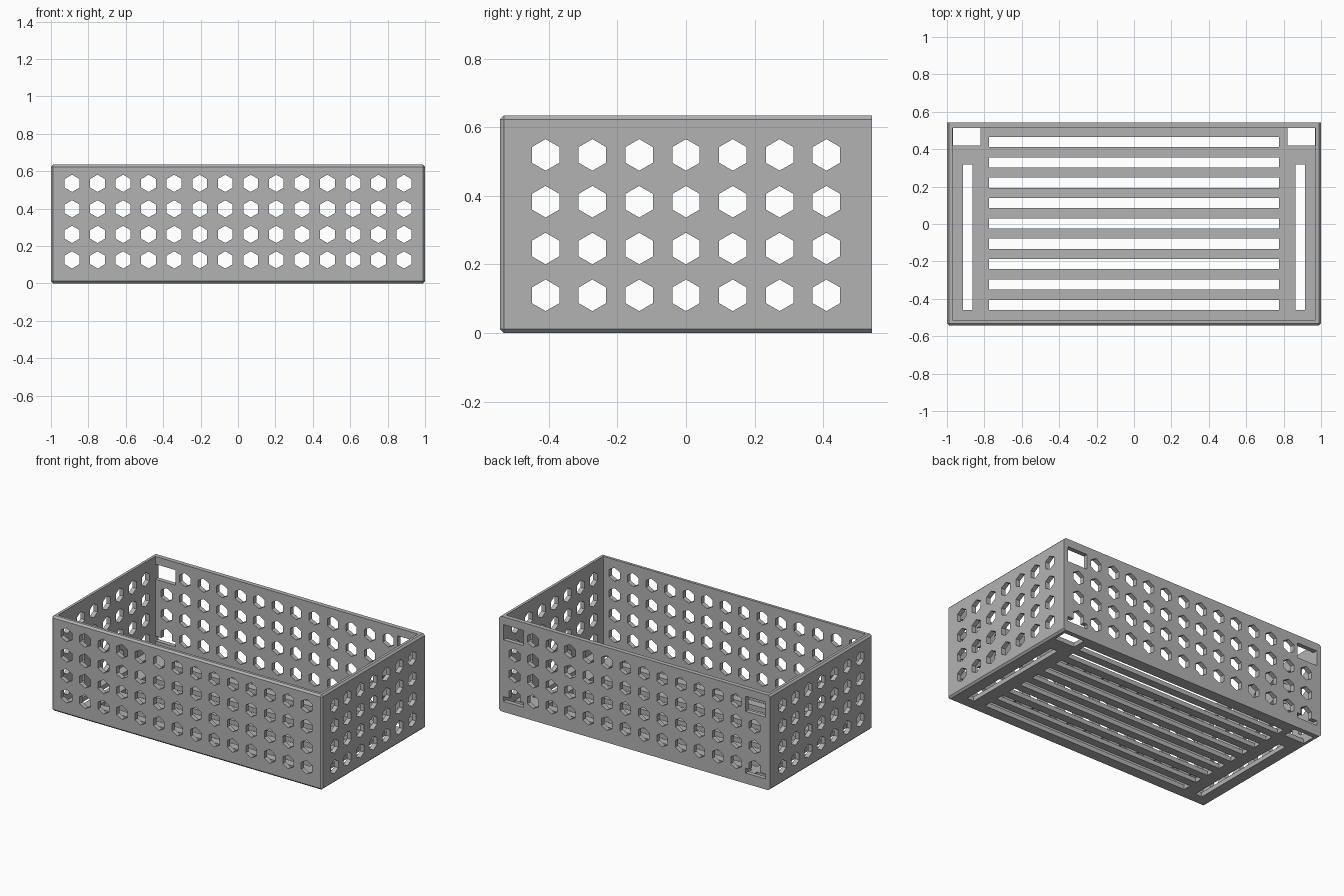
import bpy, bmesh
from math import pi
from mathutils import Matrix, Vector

if "Cube" in bpy.data.objects:
    bpy.data.objects.remove(bpy.data.objects["Cube"], do_unlink=True)

HALF_X, HALF_Y, HEIGHT = 1.0, 0.543, 0.635
WALL, CHAMFER = 0.03, 0.012
PITCH, HEX_RADIUS = 0.1365, 0.046
IN_X, IN_Y = HALF_X - WALL, HALF_Y - WALL

grey = bpy.data.materials.new("plain grey")
grey.use_nodes = True
colour = (0.45, 0.45, 0.45, 1)
grey.diffuse_color = colour
grey.node_tree.nodes["Principled BSDF"].inputs["Base Color"].default_value = colour


def add_box(bm, low, high):
    low, high = Vector(low), Vector(high)
    matrix = Matrix.Translation((low + high) / 2) @ Matrix.Diagonal((*(high - low), 1))
    return bmesh.ops.create_cube(bm, size=1, matrix=matrix)["verts"]


def add_hex(bm, centre, along_x):
    # Six-sided prism with a point upwards, running through one wall
    tilt = Matrix.Rotation(pi / 2, 4, 'X')
    turn = Matrix.Rotation(pi / 2, 4, 'Z') if along_x else Matrix()
    # Turn the profile until a corner lies on the vertical axis
    made = bmesh.ops.create_cone(bm, cap_ends=True, segments=6, radius1=HEX_RADIUS,
                                 radius2=HEX_RADIUS, depth=WALL * 2)["verts"]
    if max(v.co.y for v in made) < HEX_RADIUS * 0.95:
        bmesh.ops.rotate(bm, verts=made, matrix=Matrix.Rotation(pi / 6, 3, 'Z'))
    bmesh.ops.transform(bm, verts=made, matrix=Matrix.Translation(centre) @ turn @ tilt)


def finish(bm, name, helper=False):
    bmesh.ops.recalc_face_normals(bm, faces=bm.faces)
    mesh = bpy.data.meshes.new(name)
    bm.to_mesh(mesh)
    bm.free()
    mesh.materials.append(grey)
    obj = bpy.data.objects.new(name, mesh)
    bpy.context.collection.objects.link(obj)
    obj.hide_render = helper
    return obj


# Outer block, chamfered everywhere except around the flat back
bm = bmesh.new()
add_box(bm, (-HALF_X, -HALF_Y, 0), (HALF_X, HALF_Y, HEIGHT))
edges = [e for e in bm.edges if min(v.co.y for v in e.verts) < 0]
bmesh.ops.bevel(bm, geom=edges, offset=CHAMFER, segments=1, affect='EDGES')
basket = finish(bm, "basket")

# Cavity
bm = bmesh.new()
add_box(bm, (-IN_X, -IN_Y, WALL), (IN_X, IN_Y, HEIGHT + 0.1))
cavity = finish(bm, "cavity_cutter", True)

# Hexagonal holes in the four walls
bm = bmesh.new()
for row in range(4):
    for col in range(14):
        x, z = (col - 6.5) * PITCH, 0.126 + row * PITCH
        add_hex(bm, (x, -HALF_Y + WALL / 2, z), False)
        if not (row == 3 and col in (0, 13)):
            add_hex(bm, (x, HALF_Y - WALL / 2, z), False)
    for col in range(7):
        for side in (-1, 1):
            add_hex(bm, (side * (HALF_X - WALL / 2), (col - 3) * PITCH, 0.11 + row * PITCH), True)

# Long floor slots
for i in range(9):
    y = (i - 4) * 0.1088 + 0.003
    add_box(bm, (-0.775, y - 0.027, -0.02), (0.775, y + 0.027, 0.05))

# Side floor slots, corner floor openings and upper back windows
for side in (-1, 1):
    for x1, y1, z1, x2, y2, z2 in ((0.863, -0.46, -0.02, 0.914, 0.317, 0.05),
                                   (0.82, 0.42, -0.02, 0.969, 0.512, 0.05),
                                   (0.82, 0.49, 0.482, 0.969, 0.57, 0.583)):
        xs = sorted((side * x1, side * x2))
        add_box(bm, (xs[0], y1, z1), (xs[1], y2, z2))
holes = finish(bm, "hole_cutter", True)

# Thin lower slots in the back wall
bm = bmesh.new()
for side in (-1, 1):
    xs = sorted((side * 0.82, side * 0.969))
    add_box(bm, (xs[0], 0.49, 0.07), (xs[1], 0.57, 0.102))
slots = finish(bm, "slot_cutter", True)

# Cut the basket, then bake the result and drop the cutters
for cutter in (cavity, holes, slots):
    mod = basket.modifiers.new(cutter.name, 'BOOLEAN')
    mod.operation, mod.solver, mod.object = 'DIFFERENCE', 'EXACT', cutter
bpy.context.view_layer.update()
graph = bpy.context.evaluated_depsgraph_get()
baked = bpy.data.meshes.new_from_object(basket.evaluated_get(graph))
basket.modifiers.clear()
basket.data = baked
for cutter in (cavity, holes, slots):
    bpy.data.objects.remove(cutter, do_unlink=True)
